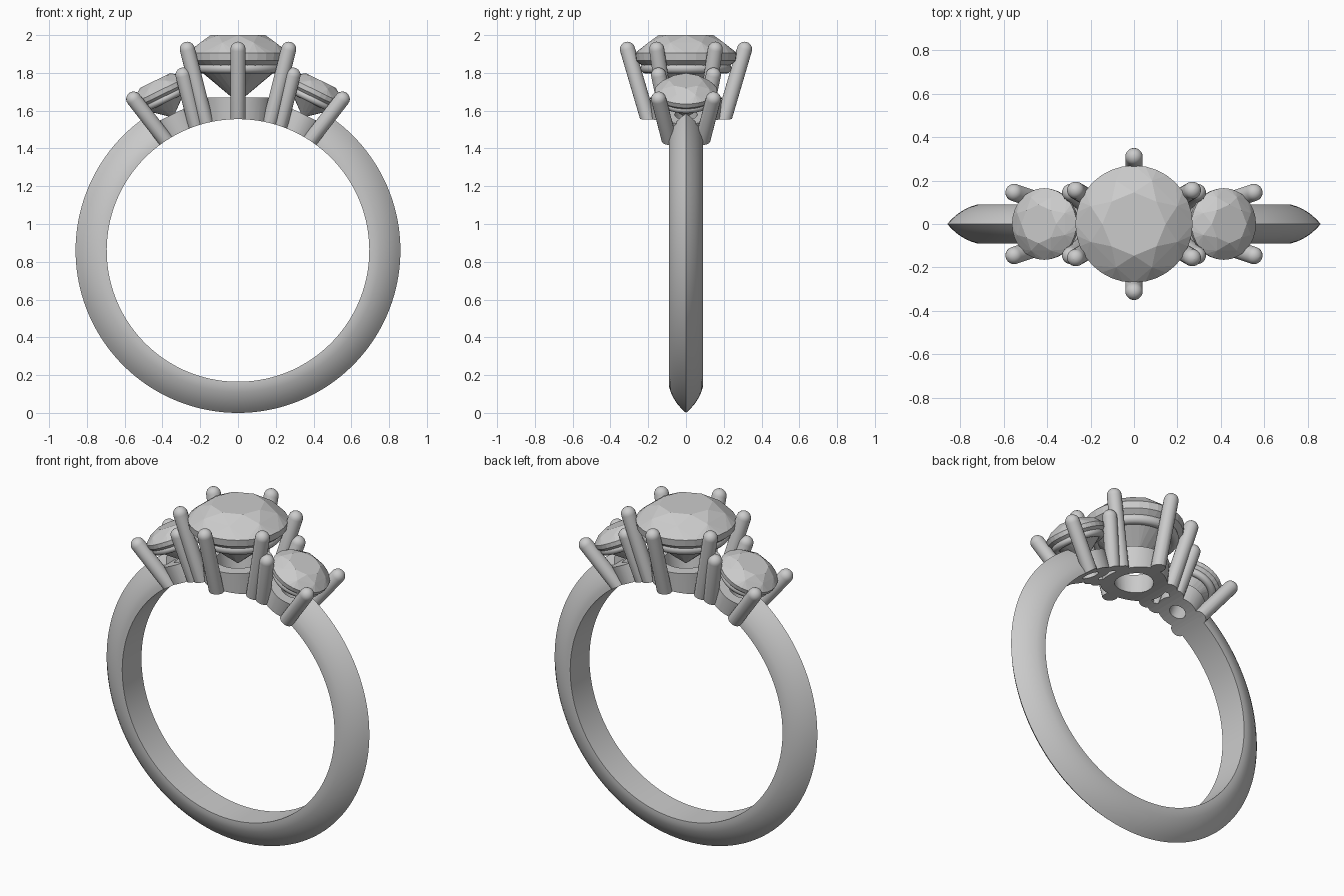
import bpy, bmesh, math
from mathutils import Matrix, Vector

if "Cube" in bpy.data.objects:
    bpy.data.objects.remove(bpy.data.objects["Cube"])

RING_Z, INNER = 0.86, 0.695


def make(name, bm, mat=Matrix(), smooth=True):
    bmesh.ops.remove_doubles(bm, verts=bm.verts, dist=1e-5)
    bmesh.ops.recalc_face_normals(bm, faces=bm.faces)
    me = bpy.data.meshes.new(name)
    bm.to_mesh(me)
    bm.free()
    me.transform(mat)
    ob = bpy.data.objects.new(name, me)
    bpy.context.collection.objects.link(ob)
    bpy.ops.object.select_all(action='DESELECT')
    ob.select_set(True)
    bpy.context.view_layer.objects.active = ob
    if smooth:
        bpy.ops.object.shade_smooth_by_angle(angle=math.radians(35))
    return ob


def loft(loops, closed, caps=False):
    """Skin a list of closed point loops."""
    bm = bmesh.new()
    rows = [[bm.verts.new(p) for p in loop] for loop in loops]
    n = len(rows[0])
    for i in range(len(rows) if closed else len(rows) - 1):
        a, b = rows[i], rows[(i + 1) % len(rows)]
        for j in range(n):
            k = (j + 1) % n
            bm.faces.new((a[j], a[k], b[k], b[j]))
    if caps:
        bm.faces.new(rows[0])
        bm.faces.new(rows[-1])
    return bm


def ring(r, z, n, off=0.0):
    return [Vector((r * math.cos(2 * math.pi * (i + off) / n),
                    r * math.sin(2 * math.pi * (i + off) / n), z)) for i in range(n)]


# finger hole cutter
bm = bmesh.new()
bmesh.ops.create_cone(bm, cap_ends=True, segments=160, radius1=INNER, radius2=INNER, depth=2)
cutter = make("finger_cutter", bm,
              Matrix.Translation((0, 0, RING_Z)) @ Matrix.Rotation(math.pi / 2, 4, 'X'), False)
cutter.hide_render = True


def trim(ob):
    m = ob.modifiers.new("trim", 'BOOLEAN')
    m.operation, m.solver, m.object = 'DIFFERENCE', 'EXACT', cutter
    bpy.ops.object.modifier_apply(modifier=m.name)


# knife-edge band, open at the top between the settings
half = [(INNER, 0.09), (0.72, 0.09), (0.75, 0.081), (0.78, 0.067),
        (0.81, 0.048), (0.84, 0.022)]
profile = half + [(0.86, 0)] + [(r, -y) for r, y in reversed(half)]
start, steps = math.radians(32.5), 120
loops = []
for i in range(steps + 1):
    a = start + (2 * math.pi - 2 * start) * i / steps
    loops.append([(r * math.sin(a), y, RING_Z + r * math.cos(a)) for r, y in profile])
make("band", loft(loops, False, True))


def prong(name, mat, base, tip, r=0.04):
    base, tip = Vector(base), Vector(tip)
    d = tip - base
    prof = [(r, 0)] + [(max(r * math.cos(t), 1e-4), d.length + r * math.sin(t))
                       for t in (math.pi / 2 * i / 6 for i in range(7))]
    rot = d.to_track_quat('Z', 'Y').to_matrix().to_4x4()
    bm = loft([ring(q, z, 20) for q, z in prof], False, True)
    trim(make(name, bm, mat @ Matrix.Translation(base) @ rot))


def stone(name, mat, R, z):
    """Brilliant cut as a convex hull; z is the top of the girdle."""
    bm = bmesh.new()
    pts = (ring(0.54 * R, z + 0.35 * R, 8) + ring(0.8 * R, z + 0.205 * R, 8, 0.5)
           + ring(R, z, 32) + ring(0.98 * R, z - 0.15 * R, 32)
           + ring(0.3 * R, z - 0.73 * R, 8, 0.5) + [Vector((0, 0, z - 0.97 * R))])
    for p in pts:
        bm.verts.new(p)
    bmesh.ops.convex_hull(bm, input=bm.verts)
    bmesh.ops.dissolve_limit(bm, angle_limit=0.02, verts=bm.verts, edges=bm.edges)
    make(name, bm, mat, False)


def rail(name, mat, R, r, z):
    loops = []
    for i in range(12):
        t = 2 * math.pi * i / 12
        loops.append(ring(R + r * math.cos(t), z + r * math.sin(t), 64))
    make(name, loft(loops, True), mat)


def cup(name, mat, bottom, top, z):
    """Hollow base; bottom and top are (outer, hole) radii."""
    loops = [ring(bottom[0], 0.62, 48), ring(top[0], z, 48),
             ring(top[1], z, 48), ring(bottom[1], 0.62, 48)]
    trim(make(name, loft(loops, True), mat))


def head(name, angle, count, off, base, tip, R, girdle, rail_dim, cup_dim):
    mat = Matrix.Translation((0, 0, RING_Z)) @ Matrix.Rotation(angle, 4, 'Y')
    for i, (b, t) in enumerate(zip(ring(*base, count, off), ring(*tip, count, off))):
        prong(f"{name}_prong_{i + 1}", mat, b, t)
    stone(name + "_stone", mat, R, girdle)
    rail(name + "_rail", mat, *rail_dim)
    cup(name + "_cup", mat, *cup_dim)


# centre setting with six prongs, side settings with four
head("centre", 0, 6, 0.5, (0.185, 0.64), (0.31, 1.065), 0.27, 1.045,
     (0.212, 0.029, 0.965), ((0.175, 0.095), (0.19, 0.12), 0.81))
for side, s in (("left", -1), ("right", 1)):
    head(side, s * math.radians(26), 4, 0.5, (0.104, 0.62), (0.205, 0.962), 0.165, 0.943,
         (0.125, 0.022, 0.893), ((0.108, 0.035), (0.12, 0.06), 0.80))

bpy.data.objects.remove(cutter, do_unlink=True)
